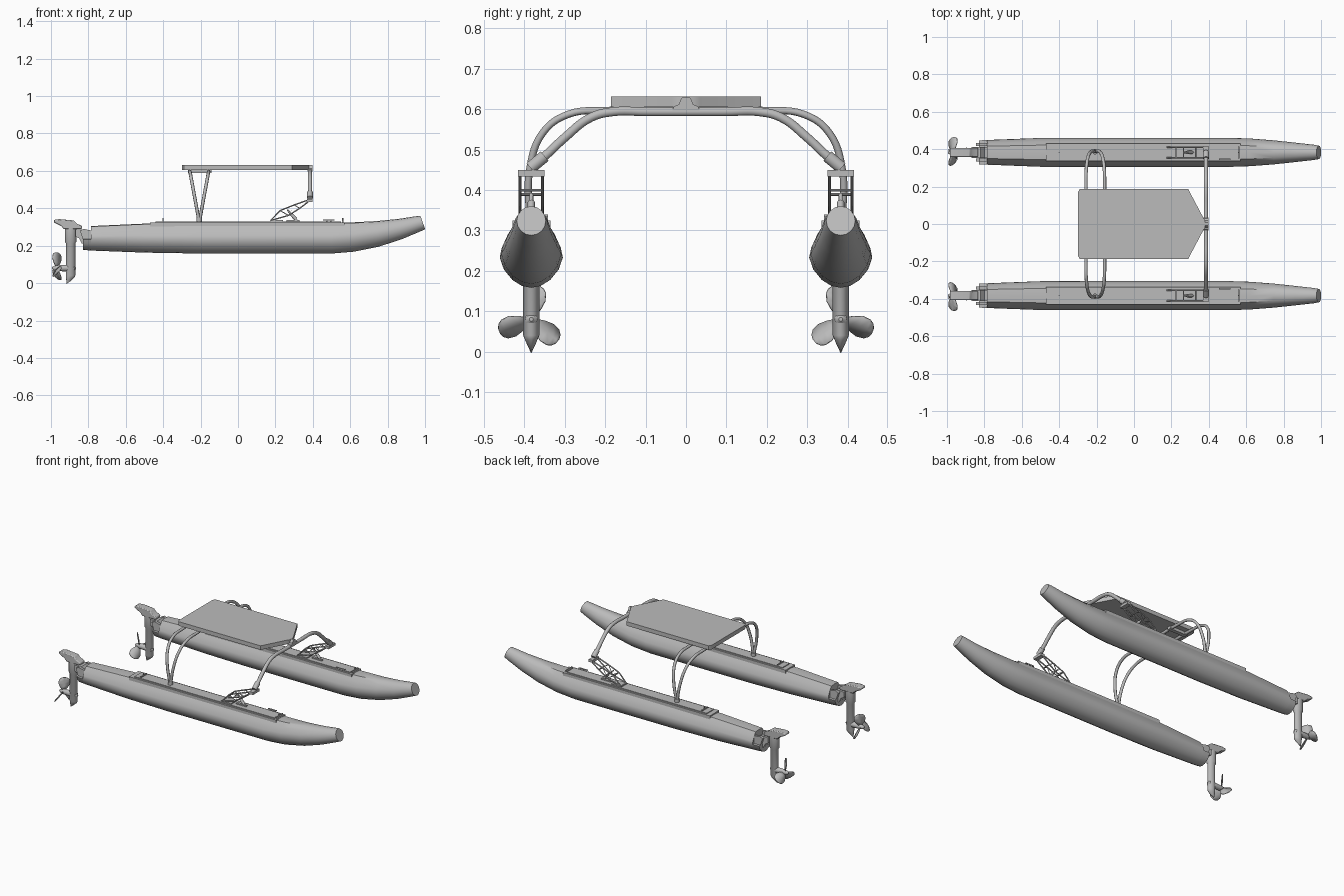
import bpy, bmesh
from math import sin, cos, pi, radians
from mathutils import Vector

if "Cube" in bpy.data.objects:
    bpy.data.objects.remove(bpy.data.objects["Cube"])

grey = bpy.data.materials.new("light_grey")
grey.use_nodes = True
grey.diffuse_color = (0.5, 0.5, 0.5, 1)
grey.node_tree.nodes["Principled BSDF"].inputs["Base Color"].default_value = (0.5, 0.5, 0.5, 1)

Y = 0.383  # centre line of each float


def finish(name, mesh, mirror=True, smooth=35):
    mesh.materials.clear()
    mesh.materials.append(grey)
    mesh.shade_smooth()
    mesh.set_sharp_from_angle(angle=radians(smooth))
    ob = bpy.data.objects.new(name, mesh)
    bpy.context.scene.collection.objects.link(ob)
    if mirror:
        m = ob.modifiers.new("both_sides", 'MIRROR')
        m.use_axis = (False, True, False)
        m.use_mirror_merge = False
    return ob


def from_bmesh(name, bm, **kw):
    bmesh.ops.recalc_face_normals(bm, faces=bm.faces)
    mesh = bpy.data.meshes.new(name)
    bm.to_mesh(mesh)
    bm.free()
    return finish(name, mesh, **kw)


def loft(name, rings, **kw):
    bm = bmesh.new()
    loops = [[bm.verts.new(p) for p in ring] for ring in rings]
    n = len(loops[0])
    for a, b in zip(loops, loops[1:]):
        for i in range(n):
            j = (i + 1) % n
            bm.faces.new((a[i], a[j], b[j], b[i]))
    bm.faces.new(loops[0])
    bm.faces.new(loops[-1])
    return from_bmesh(name, bm, **kw)


def prism(name, outline, half, y=Y, **kw):
    """Side outline in x and z, given thickness across y."""
    return loft(name, [[(px, y + s * half, pz) for px, pz in outline] for s in (-1, 1)], **kw)


def box(name, x0, x1, z0, z1, half, y=Y, **kw):
    return prism(name, [(x0, z0), (x1, z0), (x1, z1), (x0, z1)], half, y, **kw)


def tube(name, points, radius, smooth=False, sides=2):
    cu = bpy.data.curves.new(name, 'CURVE')
    cu.dimensions = '3D'
    cu.bevel_depth, cu.bevel_resolution, cu.use_fill_caps = radius, sides, True
    cu.resolution_u = 6
    sp = cu.splines.new('BEZIER')
    sp.bezier_points.add(len(points) - 1)
    for bp, p in zip(sp.bezier_points, points):
        bp.co = p
        bp.handle_left_type = bp.handle_right_type = 'AUTO' if smooth else 'VECTOR'
    tmp = bpy.data.objects.new(name + "_path", cu)
    bpy.context.scene.collection.objects.link(tmp)
    deps = bpy.context.evaluated_depsgraph_get()
    mesh = bpy.data.meshes.new_from_object(tmp.evaluated_get(deps))
    bpy.data.objects.remove(tmp)
    return finish(name, mesh, smooth=50)


# Floats: teardrop section blending into a round nose, with a stepped stern
section = [(0, 0), (.3, .03), (.6, .12), (.87, .28), (1, .46), (.94, .6), (.75, .8), (.5, .98), (0, 1)]
section += [(-a, b) for a, b in section[-2:0:-1]]
stations = [  # x, half width, bottom, top, roundness, slant
    (-.83, .064, .178, .30, 0, 0), (-.786, .066, .174, .305, 0, 0), (-.785, .066, .174, .305, 0, 0),
    (-.5, .077, .163, .318, 0, 0), (-.2, .078, .158, .32, 0, 0), (.5, .078, .158, .322, 0, 0),
    (.62, .074, .168, .325, .2, 0), (.75, .064, .195, .332, .5, -.005), (.87, .051, .235, .344, .8, -.01),
    (.96, .041, .275, .357, 1, -.018), (.988, .036, .288, .36, 1, -.02)]
rings = []
for x, w, lo, hi, rnd, slant in stations:
    ring = []
    for i, (a, b) in enumerate(section):
        t = 2 * pi * i / len(section)
        fy = a * (1 - rnd) + sin(t) * rnd
        fz = b * (1 - rnd) + (.5 - .5 * cos(t)) * rnd
        z = lo + (hi - lo) * fz
        if x < -.7855:
            z = min(z, .235)
        ring.append((x + slant * (2 * fz - 1) * .65, Y + w * fy, z))
    rings.append(ring)
loft("float_hull", rings, smooth=40)

# Deck plate and its fittings
box("deck_plate", -.47, .57, .285, .325, .047)
box("deck_step", -.44, .55, .32, .33, .036)
box("hinge_plate", .17, .24, .325, .337, .03)
box("strut_rail", .26, .33, .325, .337, .007)
for x in (-.4, .56):
    box("deck_bar", x - .003, x + .003, .325, .337, .032)
    tube("deck_pin", [(x, Y, .325), (x, Y, .348)], .003)
box("cleat_top", .455, .515, .334, .339, .004, Y - .038)
for x in (.475, .497):
    box("cleat_post", x - .004, x + .004, .322, .336, .004, Y - .038)

# Platform with tapered front
bottom = [(-.3, .17), (-.29, .186), (.29, .186), (.37, .035), (.38, .02)]
bottom += [(x, -y) for x, y in reversed(bottom)]
loft("platform", [[(x, y, z) for x, y in bottom] for z in (.606, .632)], mirror=False)
loft("nose_bracket", [[(x, s * w, z) for x in (.372, .398) for s in ((-1, 1) if x < .38 else (1, -1))]
                      for z, w in ((.597, .034), (.607, .03), (.612, .018), (.627, .012), (.631, .007))], mirror=False)
for y in (0, .14):
    box("tube_clamp", -.268, -.142, .588, .607, .012, y, mirror=bool(y))

# Rear arches: pairs of tubes spreading from a shared foot
arch = [(Y + .004, .325), (Y + .004, .45), (.352, .545), (.29, .588), (.2, .597), (0, .597)]
for side in (-1, 1):
    path = [(-.207 + side * .05 * (z - .325) / .272, y, z) for y, z in arch]
    tube("rear_arch_tube", path, .009, True)
tube("rear_arch_foot", [(-.208, Y + .004, .322), (-.208, Y + .004, .35)], .015, sides=3)

# Front crossbeam
beam = [(0, .594), (.1, .594), (.18, .594), (.235, .58), (.3, .53), (.345, .488), (.378, .46)]
tube("front_crossbeam", [(.385, y, z) for y, z in beam], .0115, True, 3)
tube("beam_socket", [(.385, .35, .484), (.385, .385, .455)], .016, sides=3)
box("beam_pivot_block", .37, .398, .434, .45, .033)

# Front suspension truss
low = [(.175, .335), (.27, .362), (.33, .4), (.38, .438)]
top = [(.175, .335), (.225, .388), (.3, .418), (.38, .446)]
for s in (-1, 1):
    y = Y + s * .028
    for name, chord in (("truss_lower_bar", low), ("truss_upper_bar", top)):
        tube(name, [(x, y, z) for x, z in chord], .004, sides=1)
    zigzag = [low[1], top[1], low[1], top[2], low[2], top[3]]
    tube("truss_brace", [(x, y, z) for x, z in zigzag], .0028, sides=1)
for x, z in (low[0], top[1], low[2]):
    tube("truss_crossbar", [(x, Y - .03, z), (x, Y + .03, z)], .0035, sides=1)
tube("shock_rod", [(.32, Y, .33), (.265, Y, .39)], .005)
tube("shock_body", [(.31, Y, .341), (.283, Y, .37)], .009)
tube("shock_top_bar", [(.265, Y - .028, .39), (.265, Y + .028, .39)], .0035, sides=1)

# Outboard motor: cowl, stern bracket, leg and gear pod
cowl = prism("motor_cowl", [(-.985, .325), (-.985, .338), (-.955, .342), (-.878, .335), (-.862, .318),
                            (-.832, .305), (-.835, .288), (-.93, .288), (-.945, .305)], .024)
bev = cowl.modifiers.new("soft_edges", 'BEVEL')
bev.width, bev.segments = .005, 2
prism("motor_bracket", [(-.87, .285), (-.82, .288), (-.8, .265), (-.785, .262), (-.785, .222),
                        (-.835, .212), (-.85, .24), (-.87, .25)], .03)
for s in (-1, 1):
    prism("bracket_cheek", [(-.845, .28), (-.825, .29), (-.78, .28), (-.78, .235), (-.83, .235)], .008, Y + s * .042)


def ellipse(n, fn):
    return [fn(cos(2 * pi * i / n), sin(2 * pi * i / n)) for i in range(n)]


leg = [(.295, -.895, .031, .025), (.222, -.895, .031, .025), (.212, -.895, .025, .02), (.04, -.895, .025, .02),
       (.022, -.896, .022, .012), (.004, -.905, .011, .002)]
loft("motor_leg", [ellipse(16, lambda c, s: (cx + rx * c, Y + ry * s, z + (.008 * c if z < .03 else 0)))
                   for z, cx, rx, ry in leg])
pod = [(-.995, .004), (-.985, .012), (-.96, .016), (-.9, .018), (-.875, .015), (-.866, .005)]
loft("gear_pod", [ellipse(12, lambda c, s: (x, Y + r * c, .08 + r * s)) for x, r in pod])

# Propeller: three broad pitched blades
bm = bmesh.new()
hub = Vector((-.968, Y, .08))
for k in range(3):
    a = radians(100 + 120 * k)
    out, tan = Vector((0, cos(a), sin(a))), Vector((0, -sin(a), cos(a)))
    chord = tan * cos(.75) + Vector((sin(.75), 0, 0))
    prev = None
    for r, w in ((.01, .012), (.03, .026), (.05, .035), (.07, .032), (.08, .022), (.085, .008)):
        row = [bm.verts.new(hub + out * r + chord * w * f) for f in (-1, 0, 1)]
        if prev:
            for i in (0, 1):
                bm.faces.new((prev[i], prev[i + 1], row[i + 1], row[i]))
        prev = row
prop = from_bmesh("propeller_blades", bm)
sol = prop.modifiers.new("thickness", 'SOLIDIFY')
sol.thickness, sol.offset = .004, 0
